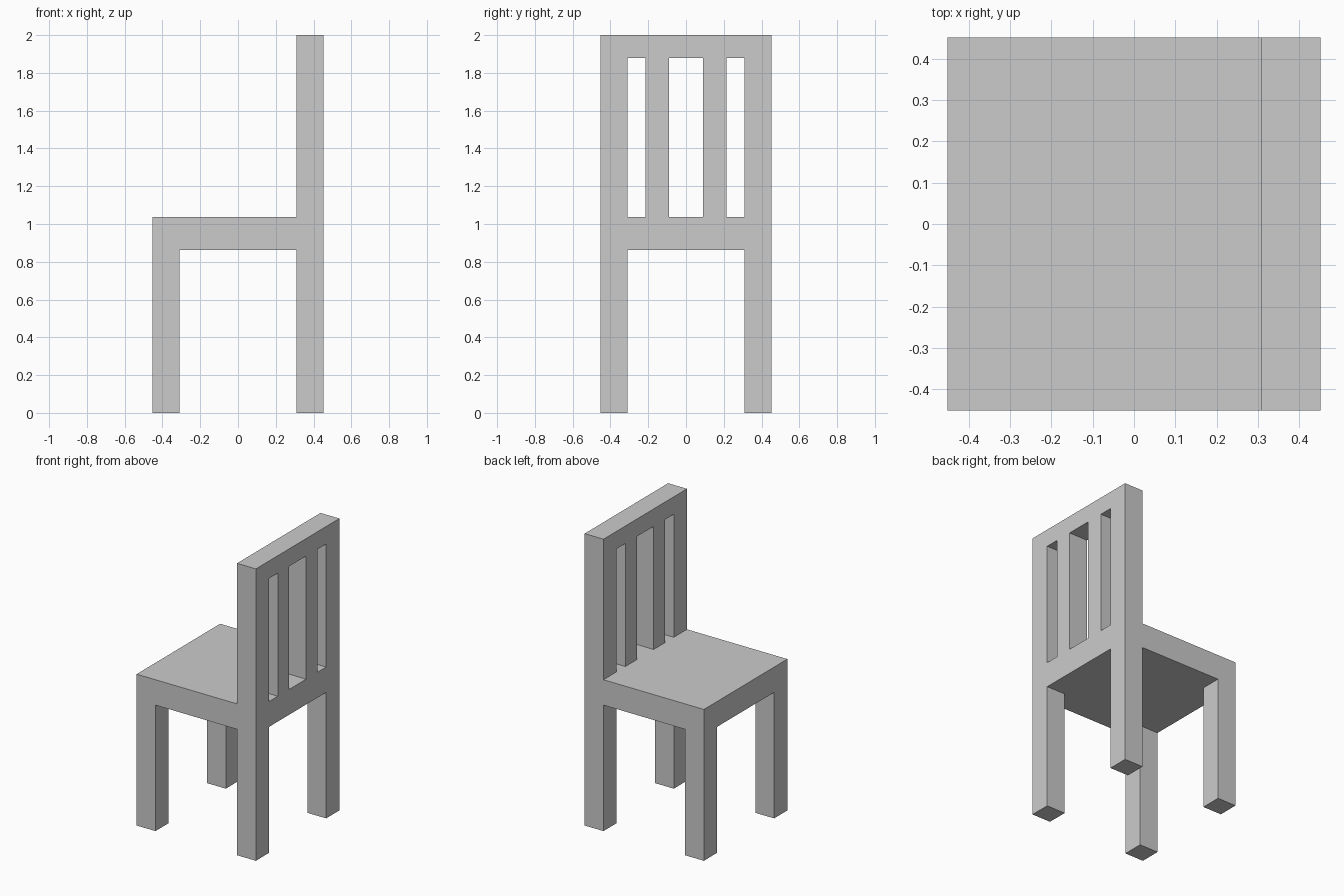
import bpy
import bmesh
from mathutils import Vector

if "Cube" in bpy.data.objects:
    bpy.data.objects.remove(bpy.data.objects["Cube"])

HALF = 0.452                      # half width of the chair
INNER = 0.309                     # inner side of legs and posts
SEAT_LOW, SEAT_TOP = 0.863, 1.037
RAIL_LOW, TOP = 1.88, 2.0


def box(name, x, y, z):
    """Axis-aligned box from (min, max) ranges."""
    bm = bmesh.new()
    bmesh.ops.create_cube(bm, size=1.0)
    ranges = (x, y, z)
    bmesh.ops.scale(bm, vec=Vector([b - a for a, b in ranges]), verts=bm.verts)
    bmesh.ops.translate(bm, vec=Vector([(a + b) / 2 for a, b in ranges]), verts=bm.verts)
    mesh = bpy.data.meshes.new(name)
    bm.to_mesh(mesh)
    bm.free()
    obj = bpy.data.objects.new(name, mesh)
    bpy.context.collection.objects.link(obj)
    return obj


def side_range(side, a, b):
    """Range a..b mirrored to the given side (-1 or 1)."""
    return tuple(sorted((side * a, side * b)))


BACK = (INNER, HALF)

# Seat slab
box("seat", (-HALF, HALF), (-HALF, HALF), (SEAT_LOW, SEAT_TOP))

# Top rail of the backrest
box("back_top_rail", BACK, (-HALF, HALF), (RAIL_LOW, TOP))

for side, label in ((-1, "right"), (1, "left")):
    outer = side_range(side, INNER, HALF)
    # Legs
    box(f"front_leg_{label}", (-HALF, -INNER), outer, (0, SEAT_LOW))
    box(f"back_leg_{label}", BACK, outer, (0, SEAT_LOW))
    # Backrest post and slat
    box(f"back_post_{label}", BACK, outer, (SEAT_TOP, RAIL_LOW))
    box(f"back_slat_{label}", BACK, side_range(side, 0.091, 0.215), (SEAT_TOP, RAIL_LOW))
